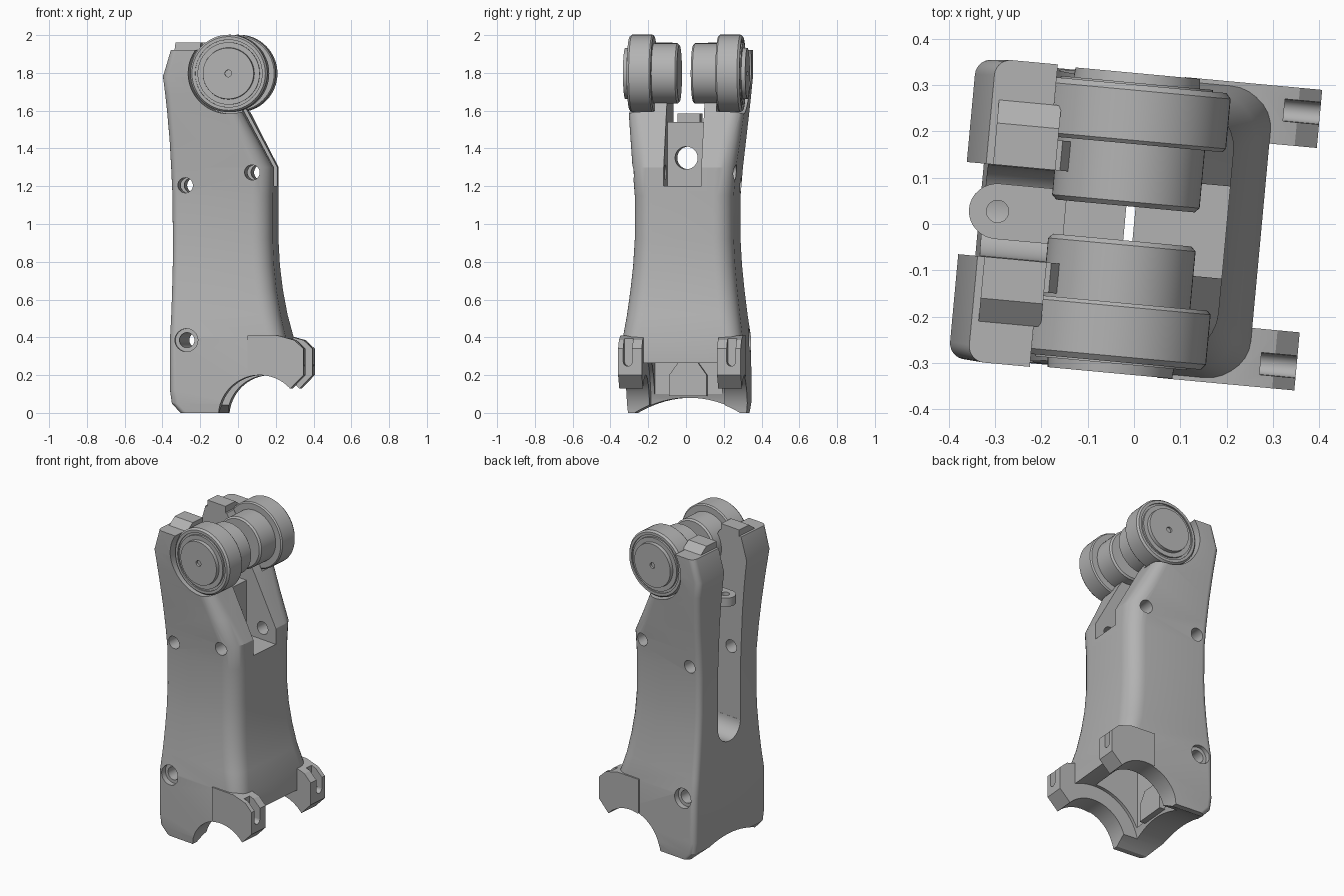
import bpy, bmesh, math
from mathutils import Matrix, Vector

if "Cube" in bpy.data.objects:
    bpy.data.objects.remove(bpy.data.objects["Cube"], do_unlink=True)

mat = bpy.data.materials.new("plain grey")
mat.use_nodes = True
grey = (0.45, 0.45, 0.45, 1)
mat.diffuse_color = grey
mat.node_tree.nodes["Principled BSDF"].inputs["Base Color"].default_value = grey

parts = []


def make(name, bm, keep=True):
    bmesh.ops.recalc_face_normals(bm, faces=bm.faces)
    mesh = bpy.data.meshes.new(name)
    bm.to_mesh(mesh)
    bm.free()
    ob = bpy.data.objects.new(name, mesh)
    bpy.context.collection.objects.link(ob)
    mesh.materials.append(mat)
    if keep:
        parts.append(ob)
    else:
        ob.hide_render = True
    return ob


def box(name, lo, hi, keep=False):
    bm = bmesh.new()
    lo, hi = Vector(lo), Vector(hi)
    bmesh.ops.create_cube(bm, size=1)
    for v in bm.verts:
        v.co = (lo + hi) / 2 + v.co * (hi - lo)
    return make(name, bm, keep)


def cyl(name, axis, center, r, length, r2=None, keep=False, seg=48):
    bm = bmesh.new()
    turn = Vector((0, 0, 1)).rotation_difference(Vector(axis)).to_matrix().to_4x4()
    bmesh.ops.create_cone(bm, cap_ends=True, segments=seg, radius1=r,
                          radius2=r if r2 is None else r2, depth=length,
                          matrix=Matrix.Translation(center) @ turn)
    return make(name, bm, keep)


def prism(name, pts, to3d, a, b, keep=True):
    bm = bmesh.new()
    rings = [[bm.verts.new(to3d(p, q, d)) for p, q in pts] for d in (a, b)]
    bm.faces.new(rings[0])
    bm.faces.new(rings[1])
    bridge(bm, rings)
    return make(name, bm, keep)


def bridge(bm, rings):
    for r0, r1 in zip(rings, rings[1:]):
        for i in range(len(r0)):
            j = (i + 1) % len(r0)
            bm.faces.new((r0[i], r0[j], r1[j], r1[i]))


def cut(ob, cutters):
    for c in cutters:
        m = ob.modifiers.new("cut", 'BOOLEAN')
        m.operation = 'DIFFERENCE'
        m.solver = 'EXACT'
        m.object = c
        bpy.context.view_layer.objects.active = ob
        bpy.ops.object.modifier_apply(modifier=m.name)
        bpy.data.objects.remove(c, do_unlink=True)


X, Y, Z = (1, 0, 0), (0, 1, 0), (0, 0, 1)

# Housing: rounded sections lofted upward (z, back, front, half width, front radius)
levels = [(0, -.28, .27, .315, .05), (.05, -.325, .275, .32, .05), (.12, -.335, .275, .32, .06),
          (.4, -.335, .275, .318, .09), (.52, -.33, .245, .3, .1), (.65, -.327, .222, .284, .1),
          (.78, -.325, .207, .271, .1), (.92, -.325, .2, .263, .1), (1.15, -.327, .2, .263, .1),
          (1.3, -.333, .2, .275, .1), (1.45, -.34, .12, .292, .09), (1.6, -.352, .04, .308, .07),
          (1.68, -.36, -.01, .316, .05), (1.78, -.372, -.09, .325, .03), (1.92, -.33, -.17, .328, .02)]
bm = bmesh.new()
rings = []
for z, back, front, w, rf in levels:
    rb, ring = .035, []
    corners = [(front - rf, w - rf, rf), (back + rb, w - rb, rb),
               (back + rb, rb - w, rb), (front - rf, rf - w, rf)]
    for k, (cx, cy, r) in enumerate(corners):
        for i in range(8):
            a = math.pi / 2 * (k + i / 7)
            ring.append(bm.verts.new((cx + r * math.cos(a), cy + r * math.sin(a), z)))
    rings.append(ring)
bm.faces.new(rings[0])
bm.faces.new(rings[-1])
bridge(bm, rings)
housing = make("housing", bm)

hub = (-.022, 0, 1.797)
arch = (.145, 0, -.02)
cutters = [
    cyl("arch_cut", Y, arch, .22, 2, seg=64),
    cyl("inner_arch_cut", Y, arch, .312, .4, seg=64),
    cyl("base_curve_cut", X, (0, 0, -.45), .53, 2, seg=96),
    box("cavity_cut", (-.15, -.18, .1), (.14, .18, 1.1)),
    box("upper_slot_cut", (-.8, -.1, 1.2), (.8, .1, 2.2)),
    box("back_slot_cut", (-.8, -.1, .76), (.0, .1, 1.25)),
    cyl("back_slot_end_cut", X, (-.4, 0, .761), .099, .7),
]
# Bolt holes through both sides, the lowest countersunk
for x, z in ((-.255, 1.205), (.1, 1.273), (-.245, .385)):
    cutters.append(cyl("bolt_cut", Y, (x, 0, z), .04, 2, seg=32))
for s in (-1, 1):
    cutters.append(cyl("sink_cut", Y, (-.245, s * .31, .385), .061, .05, seg=32))
    cutters.append(cyl("hub_pocket_cut", Y, (hub[0], s * .415, hub[2]), .213, .5, seg=64))
cut(housing, cutters)

# Hub turned profile (radius, distance from the middle)
hub_profile = [(0, .037), (.15, .037), (.16, .047), (.16, .172), (.198, .172), (.205, .18),
               (.205, .288), (.195, .3), (.178, .3), (.178, .292), (.165, .292), (.165, .304),
               (.137, .304), (.135, .325), (.018, .325), (.018, .312), (0, .312)]
arm_profile = [(.08, .2), (.08, .41), (.24, .41), (.33, .385), (.378, .34),
               (.378, .2), (.31, .13), (.2, .1)]
for s, side in ((-1, "right"), (1, "left")):
    bm = bmesh.new()
    vs = [bm.verts.new((hub[0] + r, s * d, hub[2])) for r, d in hub_profile]
    es = [bm.edges.new(p) for p in zip(vs, vs[1:])]
    bmesh.ops.spin(bm, geom=vs + es, cent=hub, axis=Y, angle=math.tau, steps=64)
    bmesh.ops.remove_doubles(bm, verts=bm.verts, dist=.0002)
    make(side + "_hub", bm)

    # Lower fork arm with an open groove
    arm = prism(side + "_fork_arm", arm_profile, lambda p, q, d: (p, d, q), s * .2, s * .326)
    cut(arm, [cyl("arm_arch_cut", Y, arch, .22, 2, seg=64),
              box("groove_cut", (.3, s * .275 - .024, .27), (.6, s * .275 + .024, .6)),
              cyl("groove_end_cut", X, (.45, s * .275, .271), .0235, .3, seg=24)])

    # Raised step on top of each ear
    prism(side + "_ear_step", [(.1, 1.88), (.1, 1.96), (.19, 1.96), (.24, 1.92), (.24, 1.88)],
          lambda p, q, d: (d, s * p, q), -.315, -.18)

# Inner crosspiece with a bore, and the eyelet behind it
cross = box("crosspiece", (-.15, -.105, 1.2), (-.02, .105, 1.54), True)
cut(cross, [cyl("bore_cut", X, (0, 0, 1.35), .06, 1)])
eye = [(-.15, -.06), (-.15, .06)]
for i in range(17):
    a = math.pi / 2 + math.pi * i / 16
    eye.append((-.296 + .062 * math.cos(a), .06 * math.sin(a)))
lug = prism("eyelet", eye, lambda p, q, d: (p, q, d), 1.53, 1.585)
cut(lug, [cyl("eyelet_cut", Z, (-.296, 0, 1.55), .024, .3, seg=24)])

# Pad on the inside of the lower back wall
prism("inner_pad", [(-.1, .09), (.1, .09), (.1, .2), (.05, .27), (-.05, .27), (-.1, .2)],
      lambda p, q, d: (d, p, q), -.25, -.11)

# Shade, then turn the whole assembly slightly
for ob in parts:
    bpy.ops.object.select_all(action='DESELECT')
    ob.select_set(True)
    bpy.context.view_layer.objects.active = ob
    bpy.ops.object.shade_smooth_by_angle(angle=math.radians(25))
    ob.rotation_euler.z = math.radians(-5.3)
